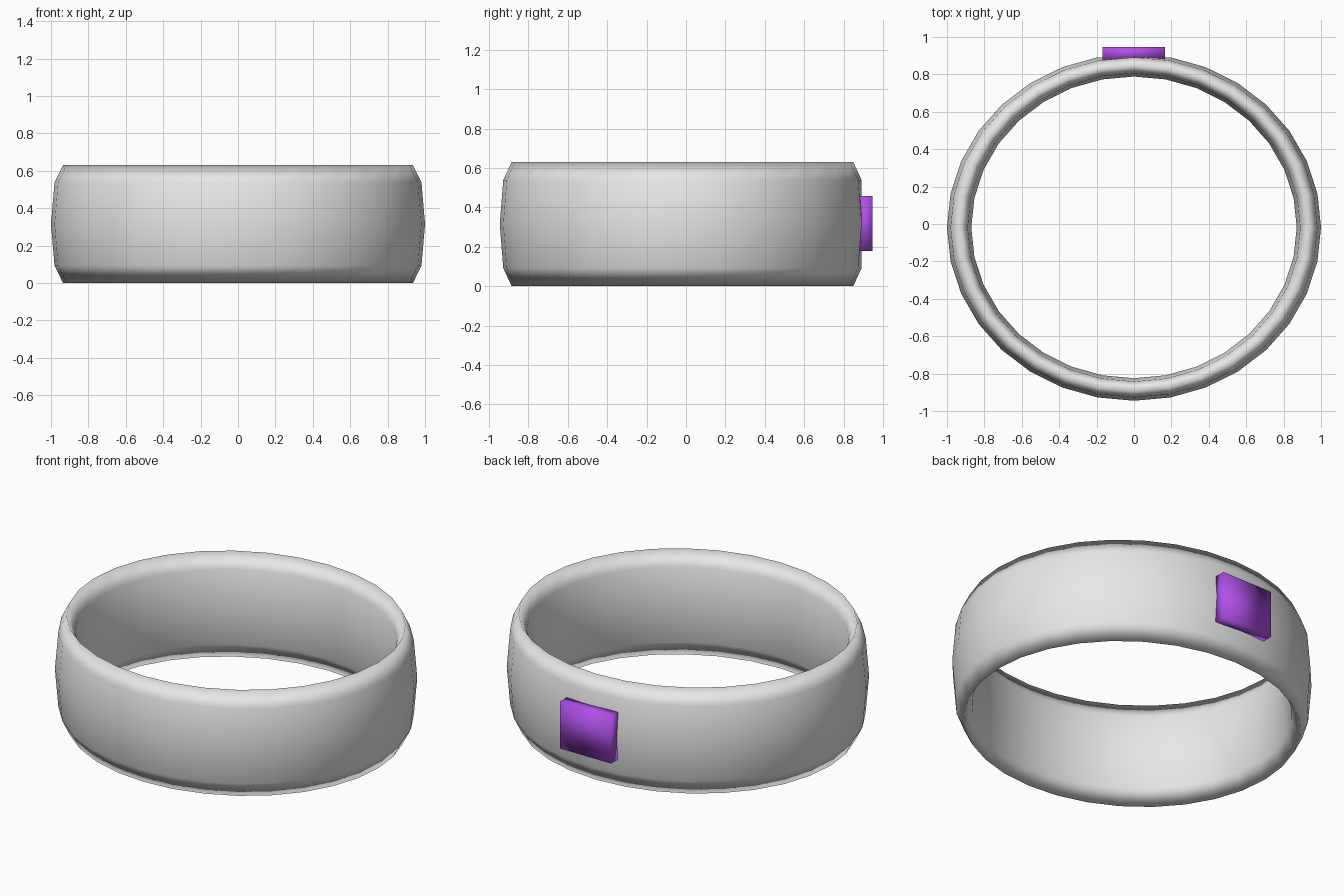
import bpy, bmesh, math

if "Cube" in bpy.data.objects:
    bpy.data.objects.remove(bpy.data.objects["Cube"])


def make_material(name, rgb):
    mat = bpy.data.materials.new(name)
    mat.diffuse_color = (*rgb, 1.0)
    mat.use_nodes = True
    mat.node_tree.nodes["Principled BSDF"].inputs["Base Color"].default_value = mat.diffuse_color
    return mat


def make_object(name, bm, mat):
    bmesh.ops.recalc_face_normals(bm, faces=bm.faces)
    for f in bm.faces:
        f.smooth = True
    mesh = bpy.data.meshes.new(name)
    bm.to_mesh(mesh)
    bm.free()
    mesh.materials.append(mat)
    obj = bpy.data.objects.new(name, mesh)
    bpy.context.collection.objects.link(obj)
    return obj


grey = make_material("light grey", (0.8, 0.8, 0.8))
purple = make_material("purple", (0.43, 0.08, 0.80))

# Band: tall octagonal section swept around a slightly oval loop
SEGMENTS, SIDES = 32, 8
MAJOR, MINOR, HALF_HEIGHT = 0.935, 0.065, 0.315
OVAL, CENTRE_Y, BACK_Y = 0.927, -0.018, 0.892

bm = bmesh.new()
rings = []
for i in range(SEGMENTS):
    a = 2 * math.pi * i / SEGMENTS
    ring = []
    for j in range(SIDES):
        b = 2 * math.pi * j / SIDES
        r = MAJOR + MINOR * math.cos(b)
        # the back is slightly flattened where the panel sits
        y = min(CENTRE_Y + OVAL * r * math.sin(a), BACK_Y)
        ring.append(bm.verts.new((r * math.cos(a), y,
                                  HALF_HEIGHT * (1 + math.sin(b)))))
    rings.append(ring)
for i in range(SEGMENTS):
    cur, nxt = rings[i], rings[(i + 1) % SEGMENTS]
    for j in range(SIDES):
        k = (j + 1) % SIDES
        bm.faces.new((cur[j], nxt[j], nxt[k], cur[k]))
make_object("band", bm, grey)

# Panel: small softly shaded block set into the back of the band
bm = bmesh.new()
bmesh.ops.create_cube(bm, size=1.0)
for v in bm.verts:
    v.co = (v.co.x * 0.335 - 0.002, v.co.y * 0.072 + 0.911, v.co.z * 0.28 + 0.318)
make_object("back_panel", bm, purple)
